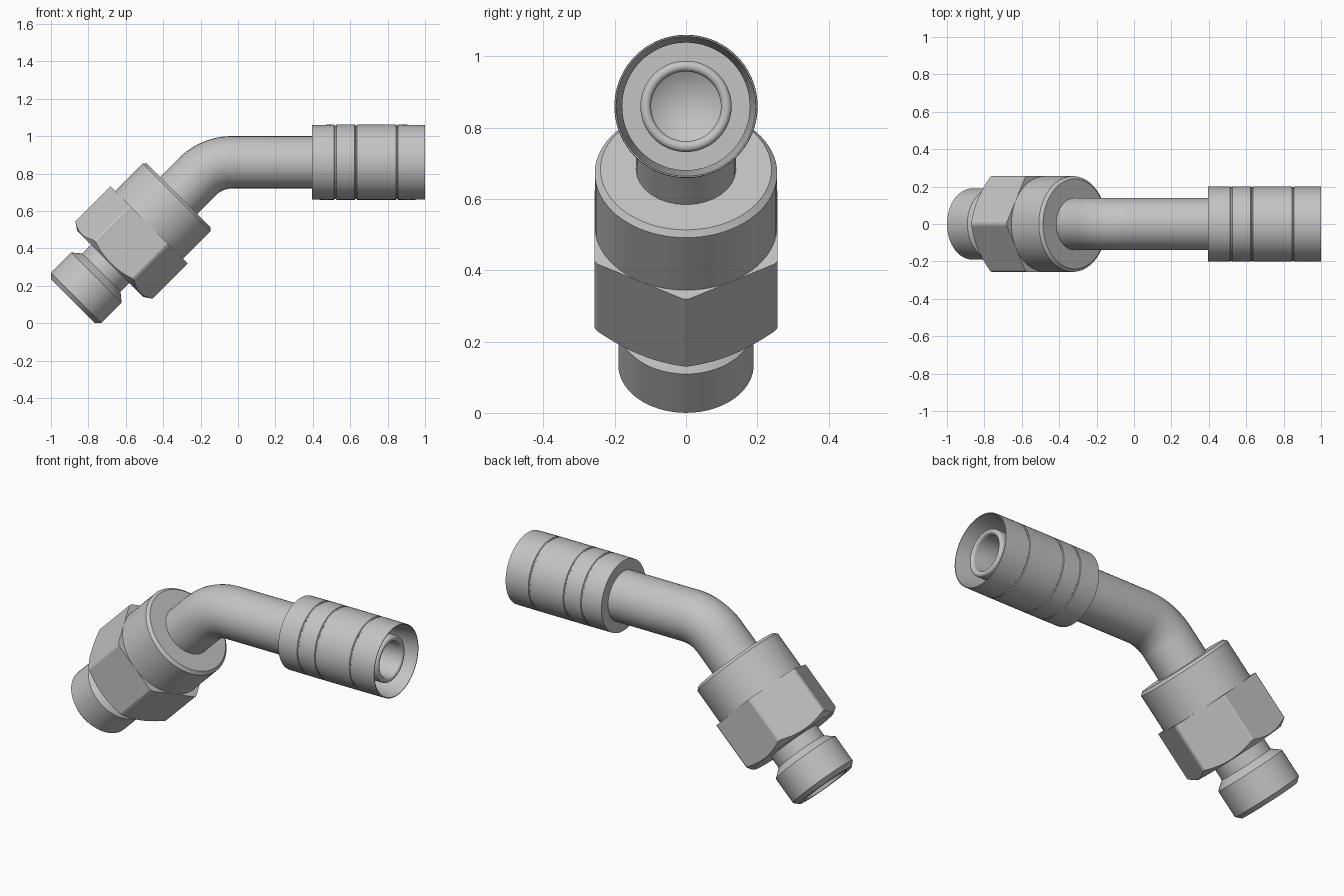
import bpy, bmesh
from math import sin, cos, pi, radians
from mathutils import Vector, Matrix

if "Cube" in bpy.data.objects:
    bpy.data.objects.remove(bpy.data.objects["Cube"])

# Single plain steel colour
steel = bpy.data.materials.new("steel grey")
steel.use_nodes = True
steel.diffuse_color = (0.55, 0.55, 0.55, 1)
steel.node_tree.nodes["Principled BSDF"].inputs["Base Color"].default_value = (0.55, 0.55, 0.55, 1)

AXIS_Z = 0.86          # height of the straight run
ELBOW_X = -0.14        # where the two axes cross
BEND_R = 0.266
PIPE_R = 0.14


def frame(origin, direction):
    """Matrix with local z along direction and local y along world y."""
    z = Vector(direction).normalized()
    y = Vector((0, 1, 0))
    m = Matrix((y.cross(z), y, z)).transposed().to_4x4()
    m.translation = origin
    return m


DIAGONAL = frame((ELBOW_X, 0, AXIS_Z), (-1, 0, -1))
STRAIGHT = frame((0, 0, AXIS_Z), (1, 0, 0))


def finish(obj, angle=28):
    obj.data.materials.clear()
    obj.data.materials.append(steel)
    bpy.ops.object.select_all(action='DESELECT')
    obj.select_set(True)
    bpy.context.view_layer.objects.active = obj
    bpy.ops.object.shade_smooth_by_angle(angle=radians(angle))


def lathe(name, profile, matrix, sides=72):
    """Revolve (distance, radius) points about the local z axis."""
    bm = bmesh.new()
    rings = [[bm.verts.new((r * cos(2 * pi * i / sides), r * sin(2 * pi * i / sides), s))
              for i in range(sides)] for s, r in profile]
    for a, b in zip(rings, rings[1:]):
        for i in range(sides):
            j = (i + 1) % sides
            bm.faces.new((a[i], a[j], b[j], b[i]))
    bmesh.ops.remove_doubles(bm, verts=bm.verts, dist=1e-5)
    bmesh.ops.recalc_face_normals(bm, faces=bm.faces)
    mesh = bpy.data.meshes.new(name)
    bm.to_mesh(mesh)
    bm.free()
    obj = bpy.data.objects.new(name, mesh)
    obj.matrix_world = matrix
    bpy.context.collection.objects.link(obj)
    finish(obj)
    return obj


# Bent pipe: straight run, eighth-turn bend, diagonal run
bend_x = ELBOW_X + 0.11
path = [Vector((0.5, 0, AXIS_Z))]
for k in range(17):
    a = radians(45) * k / 16
    path.append(Vector((bend_x - BEND_R * sin(a), 0, AXIS_Z - BEND_R * (1 - cos(a)))))
path.append(DIAGONAL @ Vector((0, 0, 0.35)))
curve = bpy.data.curves.new("bent_pipe", 'CURVE')
curve.dimensions = '3D'
curve.bevel_depth = PIPE_R
curve.bevel_resolution = 14
spline = curve.splines.new('POLY')
spline.points.add(len(path) - 1)
for point, co in zip(spline.points, path):
    point.co = (*co, 1)
pipe = bpy.data.objects.new("bent_pipe", curve)
bpy.context.collection.objects.link(pipe)
bpy.ops.object.select_all(action='DESELECT')
pipe.select_set(True)
bpy.context.view_layer.objects.active = pipe
bpy.ops.object.convert(target='MESH')
finish(bpy.context.view_layer.objects.active)

# Round collar of the nut, with a small chamfer on its back edge
lathe("nut_collar", [(0.25, 0), (0.25, 0.24), (0.265, 0.256), (0.5, 0.256), (0.5, 0)], DIAGONAL)

# Hexagonal nut, its lower corners turned off by a cone
hexagon = lathe("hex_nut", [(0.473, 0), (0.473, 0.296), (0.768, 0.296), (0.768, 0)], DIAGONAL, 6)
turning = lathe("hex_turning", [(0.4, 0), (0.4, 0.292), (0.74, 0.292), (0.768, 0.25), (0.768, 0)], DIAGONAL)
cut = hexagon.modifiers.new("turned_corners", 'BOOLEAN')
cut.operation = 'INTERSECT'
cut.solver = 'EXACT'
cut.object = turning
bpy.context.view_layer.objects.active = hexagon
bpy.ops.object.modifier_apply(modifier=cut.name)
bpy.data.objects.remove(turning)
finish(hexagon, 20)

# Threaded nose: undercut neck, chamfered end and conical seat
lathe("nose", [(0.7, 0), (0.7, 0.145), (0.835, 0.145), (0.872, 0.19), (1.026, 0.19),
               (1.05, 0.165), (1.05, 0.135), (0.93, 0.1), (0.8, 0.1), (0.76, 0)], DIAGONAL)

# Crimp sleeve: stepped outside with fine grooves, thin open mouth
outer = [(0.395, 0.1), (0.395, 0.2)]
for x in (0.52, 0.63, 0.85):
    outer += [(x - 0.006, 0.201), (x - 0.003, 0.197), (x + 0.003, 0.197), (x + 0.006, 0.201)]
mouth = [(1.0, 0.2), (1.0, 0.196), (0.85, 0.179), (0.6, 0.179), (0.6, 0.1)]
lathe("crimp_sleeve", outer + mouth, STRAIGHT)

# Hose nipple with rounded lip and a blind drilled bore
lip = [(0.955 + 0.015 * sin(pi * k / 8), 0.113 + 0.015 * cos(pi * k / 8)) for k in range(9)]
lathe("hose_nipple", [(0.45, 0), (0.45, 0.128)] + lip + [(0.55, 0.098), (0.49, 0)], STRAIGHT)
